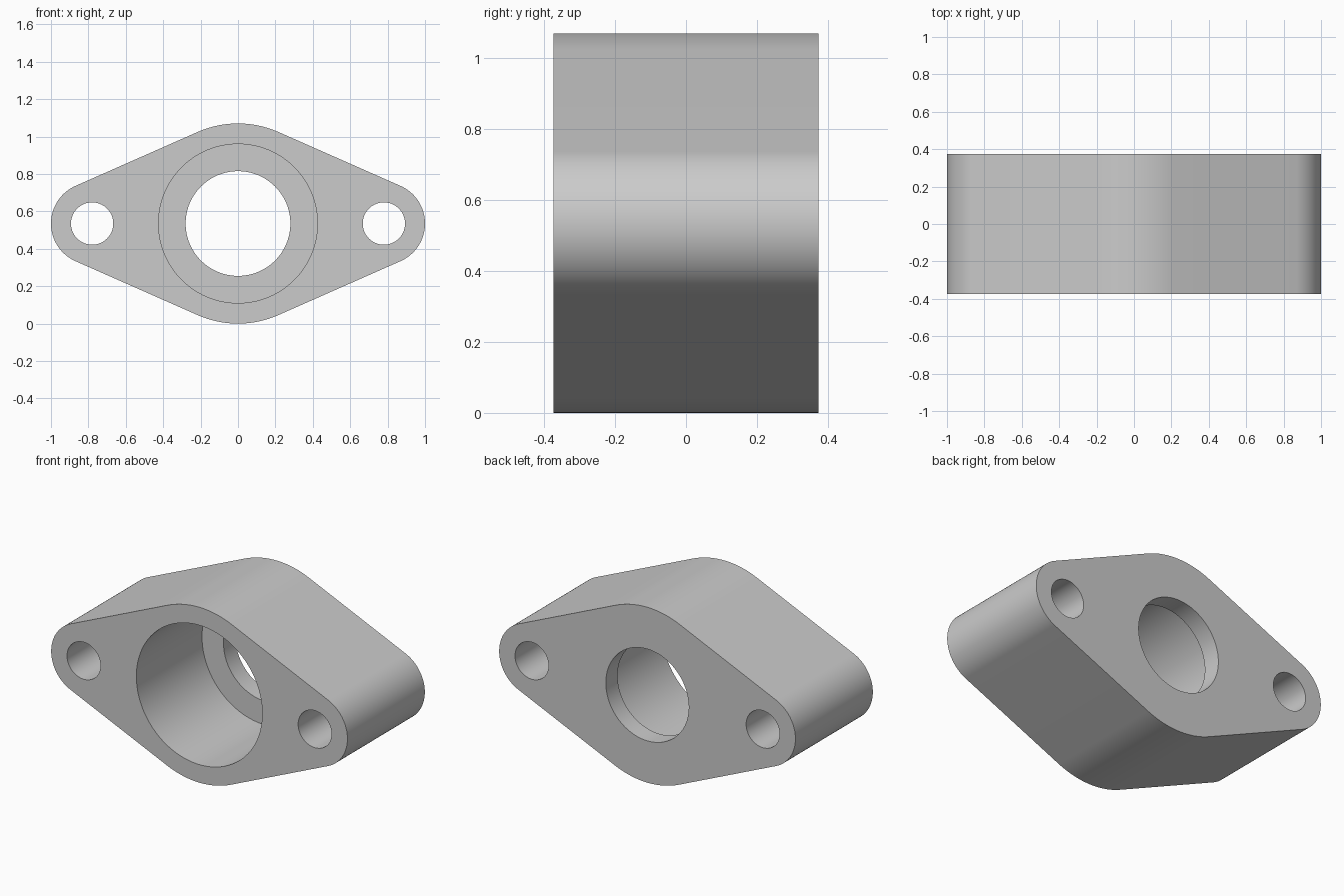
import bpy
import bmesh
from math import asin, cos, sin, pi

cube = bpy.data.objects.get("Cube")
if cube:
    bpy.data.objects.remove(cube, do_unlink=True)

HALF_DEPTH = 0.373
HUB_R, EAR_R, EAR_X = 0.535, 0.22, 0.78
BORE_R, SEAT_R, BOLT_R = 0.28, 0.425, 0.113
LIP = 0.113
MID_Z = HUB_R

grey = bpy.data.materials.new("plain grey")
grey.use_nodes = True
grey.diffuse_color = (0.6, 0.6, 0.6, 1)
grey.node_tree.nodes["Principled BSDF"].inputs["Base Color"].default_value = (0.6, 0.6, 0.6, 1)


def arc(cx, radius, start, end, steps):
    angles = [start + (end - start) * i / steps for i in range(steps + 1)]
    return [(cx + radius * cos(a), MID_Z + radius * sin(a)) for a in angles]


def prism(name, outline, y0, y1):
    """Extrude an outline in the xz plane from y0 to y1."""
    bm = bmesh.new()
    face = bm.faces.new([bm.verts.new((x, y0, z)) for x, z in outline])
    grown = bmesh.ops.extrude_face_region(bm, geom=[face])["geom"]
    moved = [v for v in grown if isinstance(v, bmesh.types.BMVert)]
    bmesh.ops.translate(bm, verts=moved, vec=(0, y1 - y0, 0))
    bmesh.ops.recalc_face_normals(bm, faces=bm.faces)
    mesh = bpy.data.meshes.new(name)
    bm.to_mesh(mesh)
    bm.free()
    mesh.materials.append(grey)
    obj = bpy.data.objects.new(name, mesh)
    bpy.context.collection.objects.link(obj)
    return obj


def drill(target, name, cx, radius, y0, y1):
    """Cut a round hole along y and discard the cutter."""
    cutter = prism(name, arc(cx, radius, 0, 2 * pi, 128)[:-1], y0, y1)
    cutter.hide_render = True
    mod = target.modifiers.new(name, "BOOLEAN")
    mod.operation = "DIFFERENCE"
    mod.solver = "EXACT"
    mod.object = cutter
    bpy.context.view_layer.objects.active = target
    bpy.ops.object.modifier_apply(modifier=name)
    bpy.data.objects.remove(cutter, do_unlink=True)


# Flange body: hub and two ears joined by tangent lines
t = pi / 2 - asin((HUB_R - EAR_R) / EAR_X)
outline = (arc(EAR_X, EAR_R, -t, t, 48)
           + arc(0, HUB_R, t, pi - t, 32)
           + arc(-EAR_X, EAR_R, pi - t, pi + t, 48)
           + arc(0, HUB_R, pi + t, 2 * pi - t, 32))
flange = prism("flange_body", outline, -HALF_DEPTH, HALF_DEPTH)

# Stepped centre bore, wide at the front with a thin lip at the back
drill(flange, "bearing_seat", 0, SEAT_R, -1, HALF_DEPTH - LIP)
drill(flange, "centre_bore", 0, BORE_R, -1, 1)

# Bolt holes through the ears
for side, x in (("left", EAR_X), ("right", -EAR_X)):
    drill(flange, side + "_bolt_hole", x, BOLT_R, -1, 1)

# Smooth curved walls, crisp rims
bpy.ops.object.select_all(action="DESELECT")
flange.select_set(True)
bpy.context.view_layer.objects.active = flange
bpy.ops.object.shade_smooth_by_angle(angle=pi / 6)
